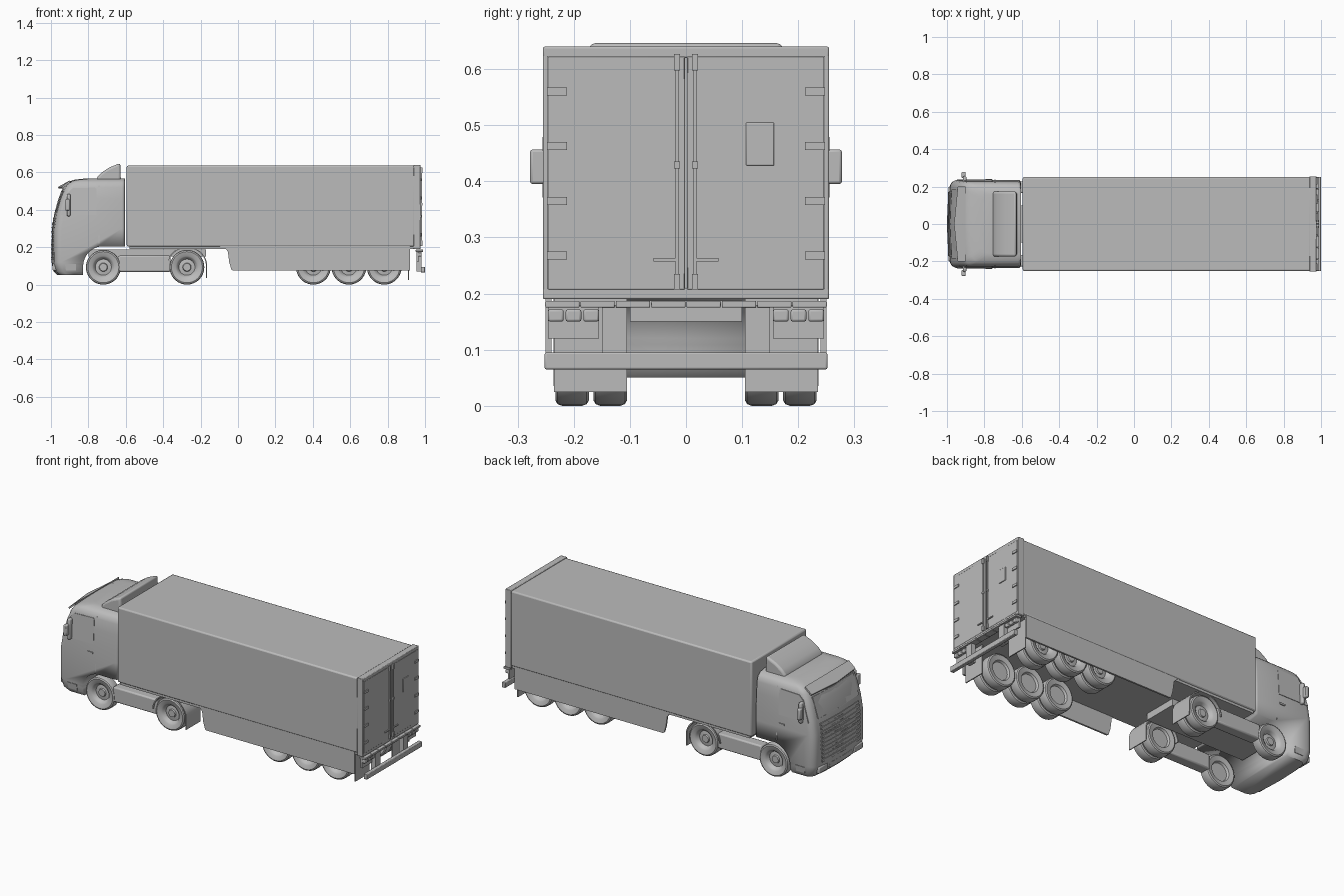
import bpy, bmesh, math
from mathutils import Matrix, Vector

if "Cube" in bpy.data.objects:
    bpy.data.objects.remove(bpy.data.objects["Cube"])

grey = bpy.data.materials.new("plain_grey")
grey.use_nodes = True
grey.diffuse_color = (0.5, 0.5, 0.5, 1)
grey.node_tree.nodes["Principled BSDF"].inputs["Base Color"].default_value = grey.diffuse_color


def finish(name, bm, bevel=0.0, segments=2, smooth=True):
    """Turn a bmesh into a shaded object, optionally with softened edges."""
    bmesh.ops.recalc_face_normals(bm, faces=bm.faces[:])
    mesh = bpy.data.meshes.new(name)
    bm.to_mesh(mesh)
    bm.free()
    mesh.materials.append(grey)
    obj = bpy.data.objects.new(name, mesh)
    bpy.context.collection.objects.link(obj)
    if bevel:
        mod = obj.modifiers.new("soft_edges", "BEVEL")
        mod.width, mod.segments = bevel, segments
        mod.limit_method = "ANGLE"
        mod.angle_limit = math.radians(40)
    if smooth:
        bpy.ops.object.select_all(action="DESELECT")
        obj.select_set(True)
        bpy.context.view_layer.objects.active = obj
        bpy.ops.object.shade_smooth_by_angle(angle=math.radians(35))
    return obj


def box(name, x, y, z, bevel=0.0):
    bm = bmesh.new()
    bmesh.ops.create_cube(bm, size=1)
    for v in bm.verts:
        v.co = [sum(r) / 2 + c * (r[1] - r[0]) for c, r in zip(v.co, (x, y, z))]
    return finish(name, bm, bevel, smooth=bool(bevel))


def slab(name, ring_a, ring_b, bevel=0.0, segments=2):
    """Solid between two matching outlines."""
    bm = bmesh.new()
    a = [bm.verts.new(p) for p in ring_a]
    b = [bm.verts.new(p) for p in ring_b]
    bm.faces.new(a)
    bm.faces.new(b[::-1])
    for i in range(len(a)):
        j = (i + 1) % len(a)
        bm.faces.new((a[i], b[i], b[j], a[j]))
    return finish(name, bm, bevel, segments)


def prism(name, profile, y0, y1, bevel=0.0, segments=2):
    return slab(name, [(x, y0, z) for x, z in profile],
                [(x, y1, z) for x, z in profile], bevel, segments)


def span(side, a, b):
    return tuple(sorted((side * a, side * b)))


def arc(cx, cz, r, a0, a1, n):
    angles = [math.radians(a0 + (a1 - a0) * i / n) for i in range(n + 1)]
    return [(cx + r * math.cos(a), cz + r * math.sin(a)) for a in angles]


# Cab shell: rounded plan outlines stacked in height (z, front x, half width)
CAB_REAR = -0.605
LEVELS = [(0.05, -0.965, 0.215), (0.07, -0.985, 0.228), (0.12, -0.997, 0.235),
          (0.3, -0.995, 0.236), (0.38, -0.982, 0.235), (0.46, -0.96, 0.231),
          (0.52, -0.935, 0.226), (0.545, -0.915, 0.218), (0.56, -0.88, 0.2),
          (0.567, -0.82, 0.16)]


def cab_at(z):
    for (z0, f0, w0), (z1, f1, w1) in zip(LEVELS, LEVELS[1:]):
        if z <= z1:
            t = (z - z0) / (z1 - z0)
            return f0 + (f1 - f0) * t, w0 + (w1 - w0) * t


def cab_outline(z, front, half):
    r, bow = 0.04, 0.012
    corner = [(x + bow, y) for x, y in arc(front + r, half - r, r, 180, 90, 5)]
    rear = arc(CAB_REAR - 0.015, half - 0.015, 0.015, 90, 0, 3)
    left = [(front, 0), (front + bow / 3, half / 2)] + corner + rear
    right = [(x, -y) for x, y in left[:0:-1]]
    return [(x, y, z) for x, y in left + right]


bm = bmesh.new()
rings = [[bm.verts.new(p) for p in cab_outline(*lv)] for lv in LEVELS]
for lower, upper in zip(rings, rings[1:]):
    for i in range(len(lower)):
        j = (i + 1) % len(lower)
        bm.faces.new((lower[i], lower[j], upper[j], upper[i]))
bm.faces.new(rings[0])
bm.faces.new(rings[-1])
cab = finish("cab", bm)

# Wheel arch and open rear underside of the cab
STEER, DRIVE, TYRE = -0.72, -0.273, 0.093
arch = arc(STEER, 0.097, 0.108, 180, 80, 16)
cutter = prism("arch_cutter", [(STEER - 0.108, 0.0)] + arch + [(-0.5, 0.205), (-0.5, 0.0)],
               -0.4, 0.4)
cutter.hide_render = True
cut = cab.modifiers.new("wheel_arch", "BOOLEAN")
cut.operation, cut.solver, cut.object = "DIFFERENCE", "EXACT", cutter
bpy.context.view_layer.objects.active = cab
bpy.ops.object.modifier_apply(modifier=cut.name)
bpy.data.objects.remove(cutter)


# Plates that hug the cab surface
def side_plate(name, side, outline, lift):
    rings = [[(x, side * (cab_at(z)[1] + d), z) for x, z in outline] for d in (-0.008, lift)]
    return slab(name, *rings)


def front_plate(name, half, z0, z1, lift):
    ys = [half * (i / 4 - 1) for i in range(9)]
    def ring(d):
        def x(y, z):
            return cab_at(z)[0] + 0.008 * abs(y / 0.19) - d
        return ([(x(y, z0), y, z0) for y in ys] + [(x(y, z1), y, z1) for y in ys[::-1]])
    return slab(name, ring(-0.012), ring(lift))


front_plate("windscreen", 0.185, 0.385, 0.5, 0.002)
for i in range(10):
    z = 0.135 + i * 0.023
    front_plate(f"grille_slat_{i}", 0.175, z, z + 0.013, 0.0035)
front_plate("number_panel", 0.1, 0.075, 0.105, 0.002)

# Sun visor and roof air deflector
slab("sun_visor", [(-0.962 + abs(t) * 0.02, t * 0.2, 0.522) for t in (-1, -.5, 0, .5, 1)]
     + [(-0.9, 0.2, 0.557), (-0.9, -0.2, 0.557)],
     [(-0.958 + abs(t) * 0.02, t * 0.2, 0.514) for t in (-1, -.5, 0, .5, 1)]
     + [(-0.9, 0.2, 0.545), (-0.9, -0.2, 0.545)])
prism("roof_deflector", [(-0.757, 0.55), (-0.752, 0.575), (-0.73, 0.598), (-0.69, 0.625),
                         (-0.63, 0.65), (-0.626, 0.55)], -0.174, 0.174, 0.012, 3)

# Wheels: a lathed tyre and rim section (radius, outward offset)
SECTION = [(0, 0.012), (0.02, 0.012), (0.023, 0.004), (0.043, 0.001), (0.052, 0.018),
           (0.06, 0.024), (0.083, 0.03), (0.09, 0.026), (TYRE, 0.018), (TYRE, -0.018),
           (0.09, -0.026), (0.083, -0.03), (0.056, -0.024), (0.05, -0.012), (0, -0.012)]


def wheel(name, x, y, side):
    bm = bmesh.new()
    pts = [bm.verts.new((r, o, 0)) for r, o in SECTION]
    edges = [bm.edges.new(p) for p in zip(pts, pts[1:])]
    bmesh.ops.spin(bm, geom=pts + edges, cent=(0, 0, 0), axis=(0, 1, 0),
                   angle=math.tau, steps=36, use_duplicate=False)
    bmesh.ops.remove_doubles(bm, verts=bm.verts[:], dist=1e-5)
    if side < 0:
        bmesh.ops.rotate(bm, verts=bm.verts[:], matrix=Matrix.Rotation(math.pi, 3, "Z"))
    bmesh.ops.translate(bm, verts=bm.verts[:], vec=Vector((x, y, TYRE)))
    finish(name, bm)


for side, tag in ((1, "left"), (-1, "right")):
    # Running gear
    wheel(f"{tag}_steer_wheel", STEER, side * 0.203, side)
    for i, x in enumerate((DRIVE, 0.403, 0.593, 0.782)):
        wheel(f"{tag}_outer_wheel_{i}", x, side * 0.203, side)
        wheel(f"{tag}_inner_wheel_{i}", x, side * 0.135, side)

    # Cab window, door trim, lamp and mirror
    side_plate(f"{tag}_window", side, [(-0.947, 0.372), (-0.757, 0.372), (-0.757, 0.512),
                                       (-0.765, 0.519), (-0.885, 0.515), (-0.91, 0.49)], 0.003)
    side_plate(f"{tag}_door_seam", side, [(-0.745, 0.22), (-0.741, 0.22),
                                          (-0.741, 0.53), (-0.745, 0.53)], 0.002)
    side_plate(f"{tag}_door_handle", side, [(-0.795, 0.315), (-0.76, 0.315),
                                            (-0.76, 0.325), (-0.795, 0.325)], 0.005)
    side_plate(f"{tag}_corner_lamp", side, [(-0.92, 0.075), (-0.865, 0.075),
                                            (-0.865, 0.11), (-0.925, 0.11)], 0.003)
    box(f"{tag}_headlamp", (-0.992, -0.95), span(side, 0.12, 0.2), (0.075, 0.112), 0.006)
    box(f"{tag}_mirror_arm", (-0.915, -0.895), span(side, 0.22, 0.256), (0.365, 0.485), 0.008)
    box(f"{tag}_mirror", (-0.922, -0.9), span(side, 0.245, 0.278), (0.395, 0.457), 0.005)

    # Tractor side fairing, drive fender and flap
    box(f"{tag}_fairing", (-0.64, -0.36), span(side, 0.165, 0.228), (0.068, 0.155), 0.008)
    fender = arc(DRIVE, TYRE, 0.11, 175, 15, 16) + [(-0.166, 0.035), (-0.171, 0.035)]
    prism(f"{tag}_fender", fender + arc(DRIVE, TYRE, 0.104, 15, 175, 16),
          side * 0.105, side * 0.236)

    # Trailer side skirt with swept front edge
    prism(f"{tag}_skirt", [(-0.1, 0.206), (-0.07, 0.198), (-0.054, 0.175), (-0.047, 0.12),
                           (-0.035, 0.08), (-0.028, 0.075), (0.92, 0.075), (0.92, 0.206)],
          side * 0.24, side * 0.25)

    # Rear flaps, bumper supports and lamps
    box(f"{tag}_mud_flap", (0.908, 0.914), span(side, 0.105, 0.235), (0.025, 0.19))
    box(f"{tag}_bumper_support", (0.955, 0.982), span(side, 0.105, 0.15), (0.07, 0.18))
    box(f"{tag}_lamp_bracket", (0.955, 0.965), span(side, 0.155, 0.246), (0.12, 0.18))
    for i in range(3):
        y = 0.155 + i * 0.0315
        box(f"{tag}_tail_lamp_{i}", (0.96, 0.982), span(side, y, y + 0.028), (0.15, 0.172), 0.004)

    # Rear door hardware
    rod_y = span(side, 0.011, 0.021)
    box(f"{tag}_lock_rod", (0.975, 0.983), span(side, 0.013, 0.019), (0.207, 0.627))
    for z0, z1 in ((0.207, 0.235), (0.423, 0.435), (0.598, 0.627)):
        box(f"{tag}_rod_guide", (0.974, 0.986), rod_y, (z0, z1))
    box(f"{tag}_lock_handle", (0.976, 0.983), span(side, 0.019, 0.058), (0.257, 0.263))
    for z in (0.268, 0.365, 0.463, 0.56):
        box(f"{tag}_hinge", (0.95, 0.982), span(side, 0.212, 0.248), (z - 0.007, z + 0.007))
    box(f"{tag}_rear_door", (0.96, 0.977), span(side, 0.002, 0.246), (0.207, 0.622), 0.002)

# Trailer body and rear frame
box("trailer_body", (-0.595, 0.96), (-0.252, 0.252), (0.203, 0.636), 0.008)
box("floor_rail", (-0.58, 0.955), (-0.246, 0.246), (0.19, 0.212))
box("frame_top", (0.938, 0.976), (-0.255, 0.255), (0.62, 0.64), 0.003)
box("frame_bottom", (0.938, 0.976), (-0.255, 0.255), (0.19, 0.21), 0.003)
for side in (1, -1):
    box("frame_post", (0.938, 0.976), span(side, 0.245, 0.255), (0.195, 0.635), 0.003)

# Tractor chassis under the trailer nose
box("tractor_chassis", (-0.8, -0.17), (-0.1, 0.1), (0.15, 0.188))

# Rear buffers, underrun bar and document plate
for i in range(8):
    y = -0.252 + i * 0.063
    box(f"rear_buffer_{i}", (0.95, 0.99), (y + 0.001, y + 0.062), (0.175, 0.187), 0.002)
box("underrun_bar", (0.978, 1.0), (-0.252, 0.252), (0.065, 0.095), 0.003)
box("document_plate", (0.97, 0.981), (0.107, 0.157), (0.428, 0.505), 0.002)
